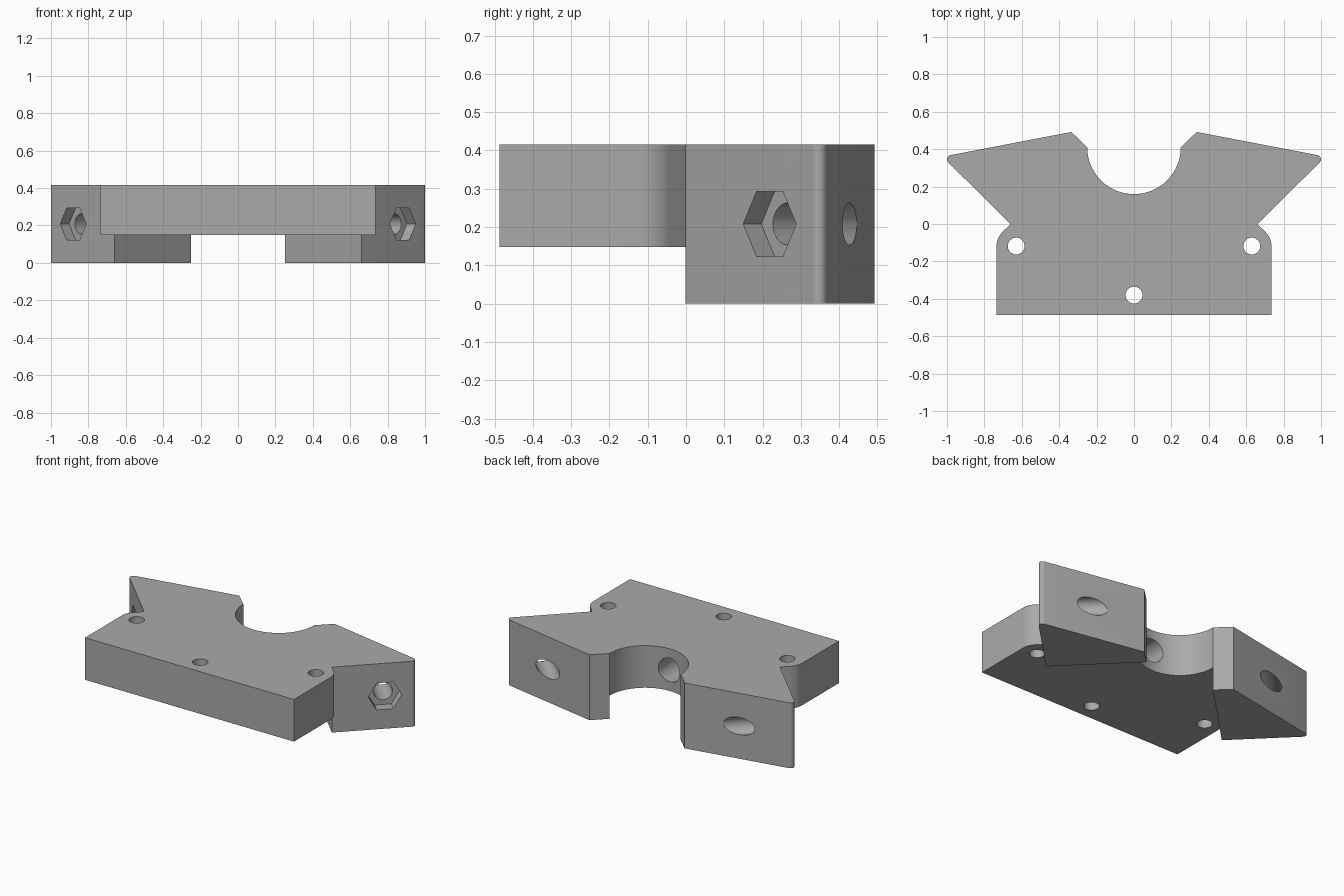
import bpy, bmesh
from math import radians, cos, sin
from mathutils import Vector

cube = bpy.data.objects.get("Cube")
if cube:
    bpy.data.objects.remove(cube, do_unlink=True)

TOP, STEP = 0.416, 0.148      # top of the block, underside of the plate
MID = TOP / 2

grey = bpy.data.materials.new("plain grey")
grey.use_nodes = True
colour = (0.4, 0.4, 0.4, 1)
grey.diffuse_color = colour
grey.node_tree.nodes["Principled BSDF"].inputs["Base Color"].default_value = colour


def arc(cx, cy, r, start, end, n):
    angles = [radians(start + (end - start) * i / n) for i in range(n + 1)]
    return [(cx + r * cos(a), cy + r * sin(a)) for a in angles]


def mirrored(half):
    return half + [(-x, y) for x, y in reversed(half)]


def finish(bm, name):
    bmesh.ops.recalc_face_normals(bm, faces=bm.faces)
    mesh = bpy.data.meshes.new(name)
    bm.to_mesh(mesh)
    bm.free()
    mesh.materials.append(grey)
    ob = bpy.data.objects.new(name, mesh)
    bpy.context.collection.objects.link(ob)
    return ob


def prism(name, outline, z0, z1):
    bm = bmesh.new()
    face = bm.faces.new([bm.verts.new((x, y, z0)) for x, y in outline])
    new = bmesh.ops.extrude_face_region(bm, geom=[face])["geom"]
    verts = [v for v in new if isinstance(v, bmesh.types.BMVert)]
    bmesh.ops.translate(bm, verts=verts, vec=(0, 0, z1 - z0))
    return finish(bm, name)


def drill(name, start, end, radius, sides=48):
    start, end = Vector(start), Vector(end)
    axis = end - start
    bm = bmesh.new()
    bmesh.ops.create_cone(bm, cap_ends=True, segments=sides, radius1=radius,
                          radius2=radius, depth=axis.length)
    ob = finish(bm, name)
    ob.rotation_euler = axis.to_track_quat("Z", "Y").to_euler()
    ob.location = (start + end) / 2
    return ob


# Block outline: base, rounded shoulder, rounded wing tip, bore
right = [(0.735, -0.487)]
right += arc(0.63, -0.118, 0.105, 0, 45, 8)
right += [(0.661, -0.001)]
right += arc(0.9775, 0.346, 0.0225, -45, 79, 10)
right += [(0.335, 0.492)]
right += arc(0, 0.41, 0.25, 0, -90, 24)[:-1]
outline = mirrored(right + [(0, 0.16)])[:]
outline.remove((0, 0.16))
block = prism("mounting_block", outline, 0, TOP)

# Step under the plate leaves only the wings at full height
cutters = [prism("step_cutter", mirrored(
    [(1.2, -0.6), (1.2, -0.001), (0.661, -0.001), (0.1, 0.56)]), -0.2, STEP)]

# Vertical screw holes
for x, y in [(-0.63, -0.118), (0.63, -0.118), (0, -0.38)]:
    cutters.append(drill("screw_hole_cutter", (x, y, -0.1), (x, y, 0.6), 0.045))

# Angled bolt holes with hexagonal nut pockets in the wings
for s in (-1, 1):
    def along(d):
        return (s * (0.88 - d), 0.22 + d, MID)
    cutters.append(drill("bolt_hole_cutter", along(-0.1), along(0.35), 0.055))
    pocket = drill("nut_pocket_cutter", along(-0.1), along(0.046), 0.098, 6)
    # Turn the hexagon so that its flats lie on top and bottom
    axis = Vector(along(1)) - Vector(along(0))
    side = axis.cross(Vector((0, 0, 1))).normalized()
    corner = pocket.rotation_euler.to_matrix() @ pocket.data.vertices[0].co
    corner -= axis.normalized() * corner.dot(axis.normalized())
    turn = corner.rotation_difference(side)
    pocket.rotation_euler = (turn @ pocket.rotation_euler.to_quaternion()).to_euler()
    cutters.append(pocket)

# Blind hole in the wall of the bore
middle = (TOP + STEP) / 2
cutters.append(drill("bore_hole_cutter", (0, 0.4, middle), (0, -0.15, middle), 0.075))

# Cut, then remove the cutters
bpy.context.view_layer.objects.active = block
for cutter in cutters:
    cutter.hide_render = True
    mod = block.modifiers.new("cut", "BOOLEAN")
    mod.operation, mod.solver, mod.object = "DIFFERENCE", "EXACT", cutter
    bpy.ops.object.modifier_apply(modifier=mod.name)
    bpy.data.objects.remove(cutter, do_unlink=True)

bpy.ops.object.select_all(action="DESELECT")
block.select_set(True)
bpy.ops.object.shade_smooth_by_angle(angle=radians(30))
